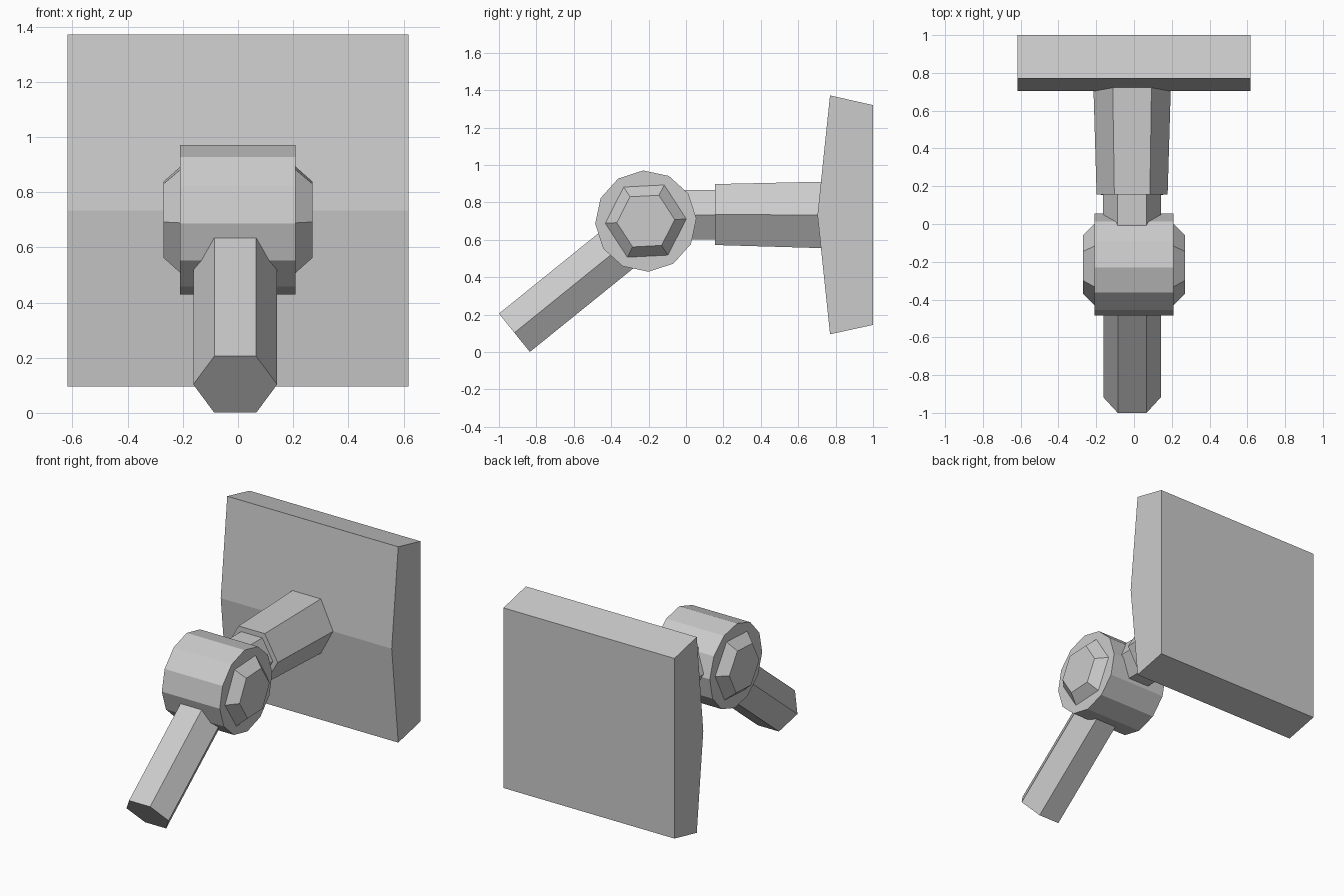
import bpy, bmesh, math
from mathutils import Vector

if "Cube" in bpy.data.objects:
    bpy.data.objects.remove(bpy.data.objects["Cube"])

grey = bpy.data.materials.new("plain grey")
grey.diffuse_color = (0.6, 0.6, 0.6, 1)
grey.use_nodes = True
grey.node_tree.nodes["Principled BSDF"].inputs["Base Color"].default_value = grey.diffuse_color


def loft(name, rings):
    """Closed solid through a list of matching point rings."""
    bm = bmesh.new()
    loops = [[bm.verts.new(p) for p in ring] for ring in rings]
    n = len(loops[0])
    for a, b in zip(loops, loops[1:]):
        for i in range(n):
            j = (i + 1) % n
            bm.faces.new((a[i], a[j], b[j], b[i]))
    bm.faces.new(loops[0])
    bm.faces.new(loops[-1])
    bmesh.ops.recalc_face_normals(bm, faces=bm.faces)
    mesh = bpy.data.meshes.new(name)
    bm.to_mesh(mesh)
    bm.free()
    mesh.materials.append(grey)
    obj = bpy.data.objects.new(name, mesh)
    bpy.context.collection.objects.link(obj)
    return obj


def prism(name, start, end, r0, r1, sides, u, phase=0.0):
    """Straight or tapered bar between two points; u is the corner direction."""
    start, end, u = Vector(start), Vector(end), Vector(u)
    v = (end - start).normalized().cross(u)
    rings = []
    for c, r in ((start, r0), (end, r1)):
        angles = [phase + math.tau * i / sides for i in range(sides)]
        rings.append([c + r * (math.cos(a) * u + math.sin(a) * v) for a in angles])
    return loft(name, rings)


# Wall plate with a slightly peaked front
profile = [(1, 0.145), (1, 1.32), (0.77, 1.372), (0.703, 0.733), (0.77, 0.095)]
loft("wall_plate", [[(x, y, z) for y, z in profile] for x in (-0.617, 0.617)])

# Hexagonal arm and narrower neck running into the joint
X = (1, 0, 0)
prism("arm_sleeve", (-0.01, 0.155, 0.735), (-0.01, 0.73, 0.733), 0.188, 0.205, 6, X)
prism("arm_neck", (-0.01, -0.1, 0.733), (-0.01, 0.2, 0.733), 0.153, 0.153, 6, X)

# Twelve-sided joint drum with a bevelled hexagonal cap at each end
Y = (0, 1, 0)
cy, cz, tilt = -0.215, 0.70, math.radians(3)
prism("joint_drum", (-0.21, cy, cz), (0.208, cy, cz), 0.271, 0.271, 12, Y, tilt)
for side, name in ((1, "right"), (-1, "left")):
    prism(name + "_cap", (side * 0.19, cy, cz), (side * 0.27, cy, cz),
          0.235, 0.155, 6, Y, side * tilt)

# Sloping hexagonal lever
prism("lever", (-0.01, -0.9175, 0.103), (-0.01, -0.25, 0.642), 0.152, 0.152, 6, X)
